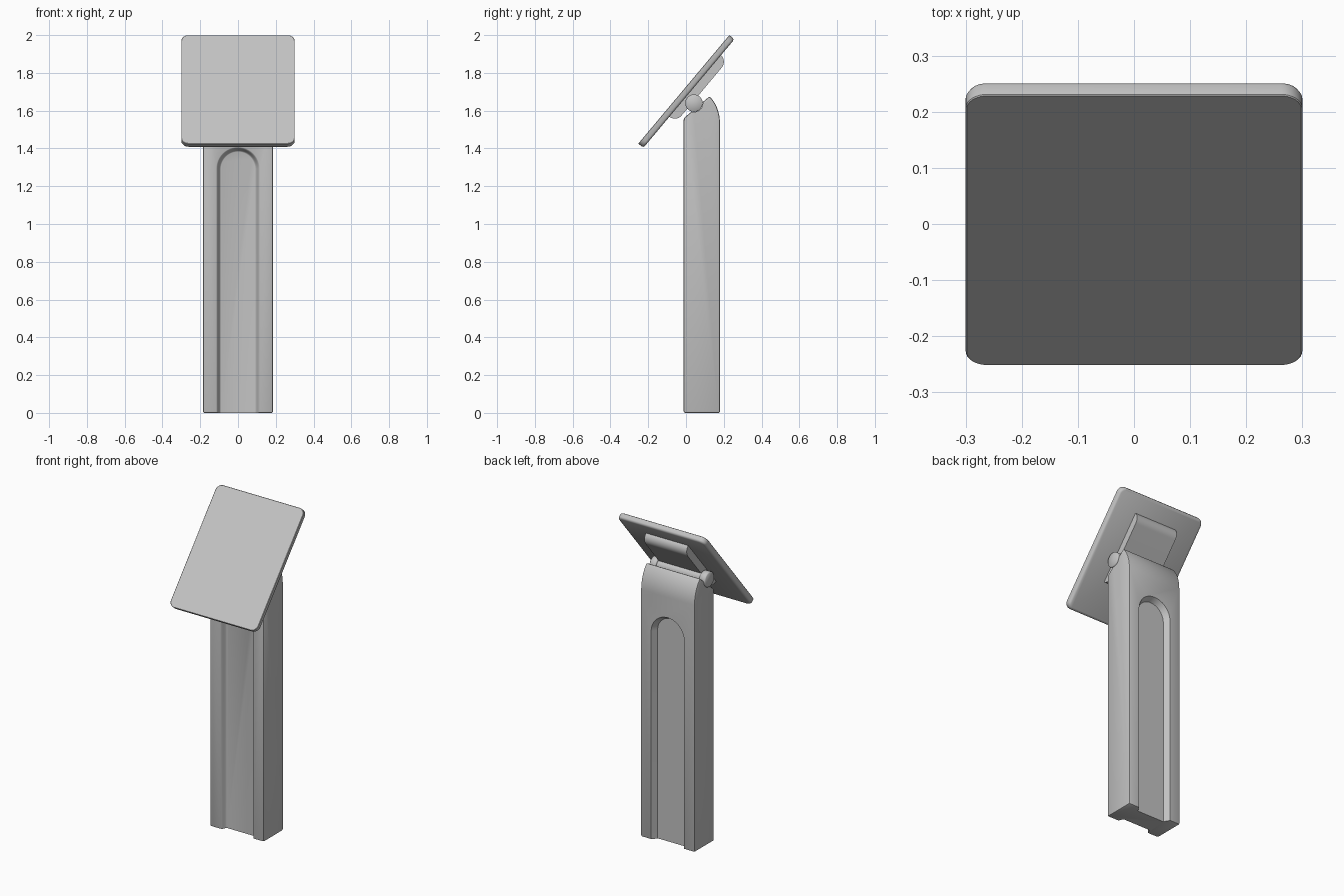
import bpy, bmesh
from math import sin, cos, pi, radians
from mathutils import Matrix

if "Cube" in bpy.data.objects:
    bpy.data.objects.remove(bpy.data.objects["Cube"], do_unlink=True)

grey = bpy.data.materials.new("satin grey")
grey.use_nodes = True
grey.diffuse_color = (0.55, 0.55, 0.55, 1)
grey.node_tree.nodes["Principled BSDF"].inputs["Base Color"].default_value = grey.diffuse_color


def loft(name, rings):
    """Closed solid through a list of matching point rings."""
    bm = bmesh.new()
    loops = [[bm.verts.new(p) for p in ring] for ring in rings]
    n = len(loops[0])
    for a, b in zip(loops, loops[1:]):
        for i in range(n):
            j = (i + 1) % n
            bm.faces.new((a[i], a[j], b[j], b[i]))
    bm.faces.new(loops[0][::-1])
    bm.faces.new(loops[-1])
    bmesh.ops.recalc_face_normals(bm, faces=bm.faces[:])
    mesh = bpy.data.meshes.new(name)
    bm.to_mesh(mesh)
    bm.free()
    mesh.materials.append(grey)
    ob = bpy.data.objects.new(name, mesh)
    bpy.context.collection.objects.link(ob)
    return ob


def prism(name, profile, half):
    """Side profile (y, z) extruded across the width."""
    return loft(name, [[(x, y, z) for y, z in profile] for x in (-half, half)])


def select(ob):
    bpy.ops.object.select_all(action='DESELECT')
    ob.select_set(True)
    bpy.context.view_layer.objects.active = ob


def bevel(ob, width, segments=3):
    mod = ob.modifiers.new("edge", 'BEVEL')
    mod.width, mod.segments = width, segments
    mod.limit_method, mod.angle_limit = 'ANGLE', radians(40)
    select(ob)
    bpy.ops.object.modifier_apply(modifier=mod.name)


def cut(ob, cutter):
    mod = ob.modifiers.new("cut", 'BOOLEAN')
    mod.operation, mod.solver, mod.object = 'DIFFERENCE', 'EXACT', cutter
    select(ob)
    bpy.ops.object.modifier_apply(modifier=mod.name)
    bpy.data.objects.remove(cutter, do_unlink=True)


def smooth(ob, angle=35):
    select(ob)
    bpy.ops.object.shade_smooth_by_angle(angle=radians(angle))


def arc(cy, cz, ry, rz, start, end, steps):
    return [(cy + ry * cos(start + (end - start) * i / steps),
             cz + rz * sin(start + (end - start) * i / steps)) for i in range(steps + 1)]


def cylinder(name, radius, x0, x1, chamfer=0.0):
    """Cylinder on the hinge axis."""
    rings = [(x0, radius - chamfer), (x0 + chamfer, radius),
             (x1 - chamfer, radius), (x1, radius - chamfer)]
    if not chamfer:
        rings = rings[::3]
    return loft(name, [[(x, y, z) for y, z in
                        arc(HINGE_Y, HINGE_Z, r, r, 0, 2 * pi, 40)[:-1]] for x, r in rings])


HINGE_Y, HINGE_Z = 0.042, 1.64
FRONT, BACK, HALF = -0.012, 0.18, 0.185

# Column: slanted top, rounded at the back
profile = [(FRONT, 0), (BACK, 0)]
profile += arc(0.05, 1.53, 0.13, 0.178, 0, radians(55), 12)
profile += [(FRONT, 1.56)]
column = prism("column", profile, HALF)
bevel(column, 0.008, 2)
cut(column, cylinder("hinge_groove", 0.047, -0.3, 0.3))


def arch(r, y):
    """Arched outline, open past the foot of the column."""
    return [(-r, y, -0.1)] + [(x, y, z) for x, z in arc(0, 1.292, r, r, pi, 0, 24)] + [(r, y, -0.1)]


# Arched channels: soft-edged at the front, crisp sloped walls at the back
steps = [i / 8 for i in range(9)]
soft = [arch(0.116, FRONT - 0.03)]
soft += [arch(0.116 - 0.026 * t, FRONT + 0.035 * (0.5 - 0.5 * cos(pi * t))) for t in steps]
cut(column, loft("front_channel", soft))
crisp = [arch(0.113, BACK + 0.03), arch(0.113, BACK), arch(0.093, BACK - 0.035)]
cut(column, loft("back_channel", crisp))
smooth(column)

# Hinge barrel with a pin end on each side
barrel = cylinder("hinge_barrel", 0.038, -0.15, 0.15)
smooth(barrel)
for side, x in (("left", 0.17), ("right", -0.17)):
    smooth(cylinder(side + "_hinge_pin", 0.046, x - 0.022, x + 0.022, 0.004), 50)

# Tilted panel with rounded corners and a softened rear edge
tilt = Matrix.Translation((0, -0.0115, 1.713)) @ Matrix.Rotation(radians(50), 4, 'X')


def rounded(inset, z):
    r = 0.038 - inset
    pts = []
    for k, (sx, sy) in enumerate(((1, 1), (-1, 1), (-1, -1), (1, -1))):
        pts += arc(sx * 0.262, sy * 0.337, r, r, k * pi / 2, (k + 1) * pi / 2, 8)
    return [(x, y, z) for x, y in pts]


panel = loft("panel", [rounded(0.002, 0), rounded(0, -0.002), rounded(0, -0.024),
                       rounded(0.004, -0.031), rounded(0.012, -0.035)])
panel.matrix_world = tilt
smooth(panel)

# Mount on the back of the panel, rounded at both ends
mount_profile = arc(0.215, -0.034, 0.05, 0.046, 0, -pi / 2, 10)
mount_profile += arc(-0.115, -0.034, 0.045, 0.046, -pi / 2, -pi, 10)
mount = prism("panel_mount", mount_profile, 0.145)
mount.matrix_world = tilt
smooth(mount)
